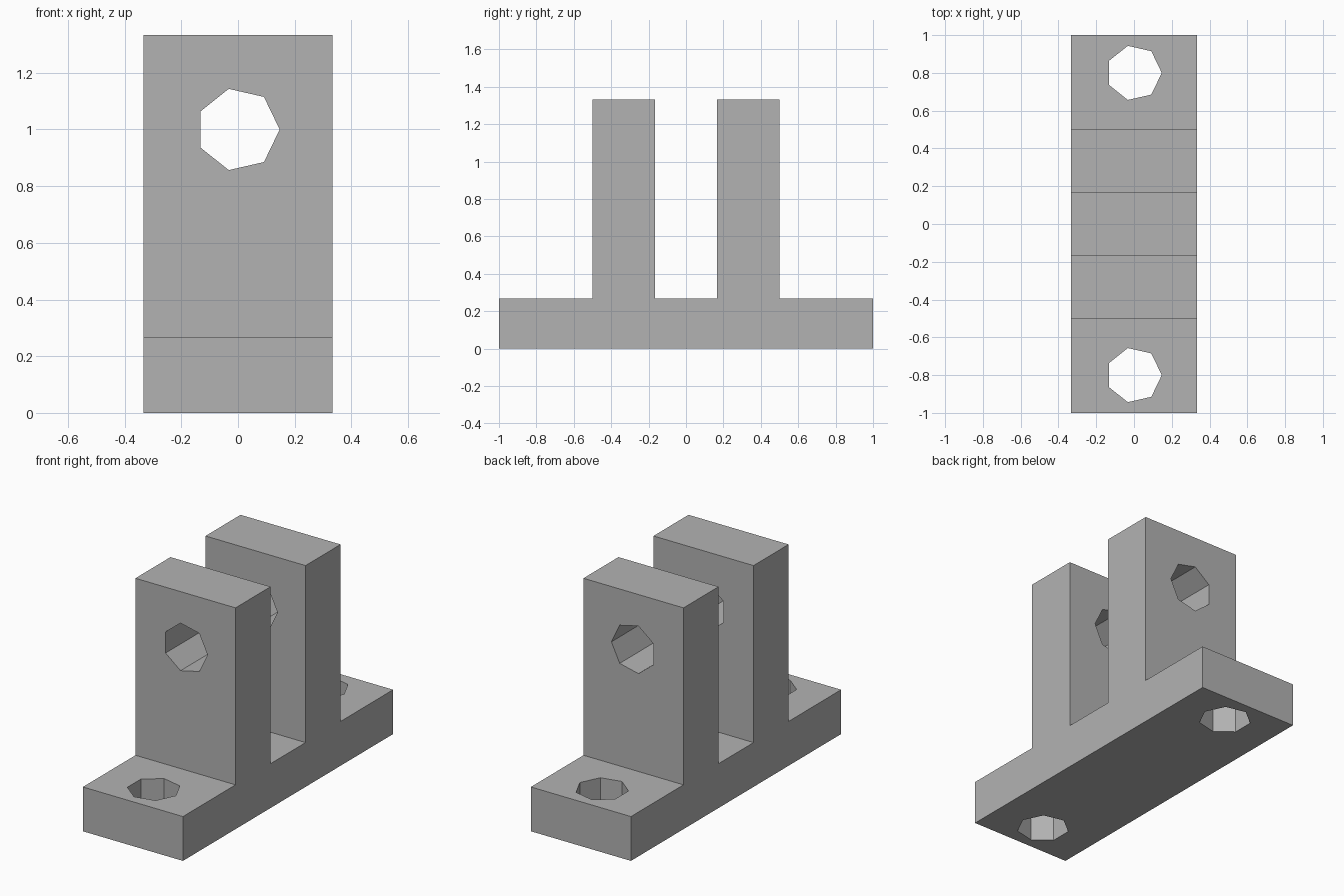
import bpy
import bmesh
from math import cos, sin, tau
from mathutils import Vector

if "Cube" in bpy.data.objects:
    bpy.data.objects.remove(bpy.data.objects["Cube"], do_unlink=True)

HALF_WIDTH = 1 / 3
BASE_TOP = 0.267
LUG_TOP = 1.333
LUG_INNER, LUG_OUTER = 1 / 6, 0.5
HOLE_RADIUS, HOLE_SIDES = 0.147, 7

grey = bpy.data.materials.new("plain grey")
grey.use_nodes = True
colour = (0.45, 0.45, 0.45, 1)
grey.diffuse_color = colour
grey.node_tree.nodes["Principled BSDF"].inputs["Base Color"].default_value = colour


def prism(name, outline, sweep):
    """Extrude a closed outline along the sweep vector."""
    bm = bmesh.new()
    face = bm.faces.new([bm.verts.new(p) for p in outline])
    extruded = bmesh.ops.extrude_face_region(bm, geom=[face], use_keep_orig=True)
    moved = [v for v in extruded["geom"] if isinstance(v, bmesh.types.BMVert)]
    bmesh.ops.translate(bm, verts=moved, vec=sweep)
    bmesh.ops.recalc_face_normals(bm, faces=bm.faces)
    mesh = bpy.data.meshes.new(name)
    bm.to_mesh(mesh)
    bm.free()
    mesh.materials.append(grey)
    obj = bpy.data.objects.new(name, mesh)
    bpy.context.collection.objects.link(obj)
    return obj


def hole_cutter(name, centre, up, sweep):
    """Seven-sided cutter with one corner pointing to +x."""
    outline = []
    for i in range(HOLE_SIDES):
        a = tau * i / HOLE_SIDES
        outline.append(Vector(centre) + HOLE_RADIUS * (Vector((cos(a), 0, 0)) + sin(a) * Vector(up)))
    cutter = prism(name, outline, sweep)
    cutter.hide_render = True
    return cutter


# Clevis bracket: base plate with two upright lugs, as one side profile
half = [(LUG_INNER, BASE_TOP), (LUG_INNER, LUG_TOP), (LUG_OUTER, LUG_TOP),
        (LUG_OUTER, BASE_TOP), (1, BASE_TOP), (1, 0)]
profile = half + [(-y, z) for y, z in reversed(half)]
bracket = prism("clevis_bracket", [(-HALF_WIDTH, y, z) for y, z in profile],
                (2 * HALF_WIDTH, 0, 0))

# Pin hole through both lugs, and a bolt hole at each end of the base
cutters = [hole_cutter("pin_hole_cutter", (0, -0.7, 1), (0, 0, 1), (0, 1.4, 0))]
for side, y in (("front", -0.8), ("back", 0.8)):
    cutters.append(hole_cutter(side + "_bolt_hole_cutter", (0, y, -0.1), (0, 1, 0), (0, 0, 0.6)))

bpy.context.view_layer.objects.active = bracket
for cutter in cutters:
    cut = bracket.modifiers.new(cutter.name, "BOOLEAN")
    cut.operation = "DIFFERENCE"
    cut.solver = "EXACT"
    cut.object = cutter
    bpy.ops.object.modifier_apply(modifier=cut.name)
    bpy.data.objects.remove(cutter, do_unlink=True)
